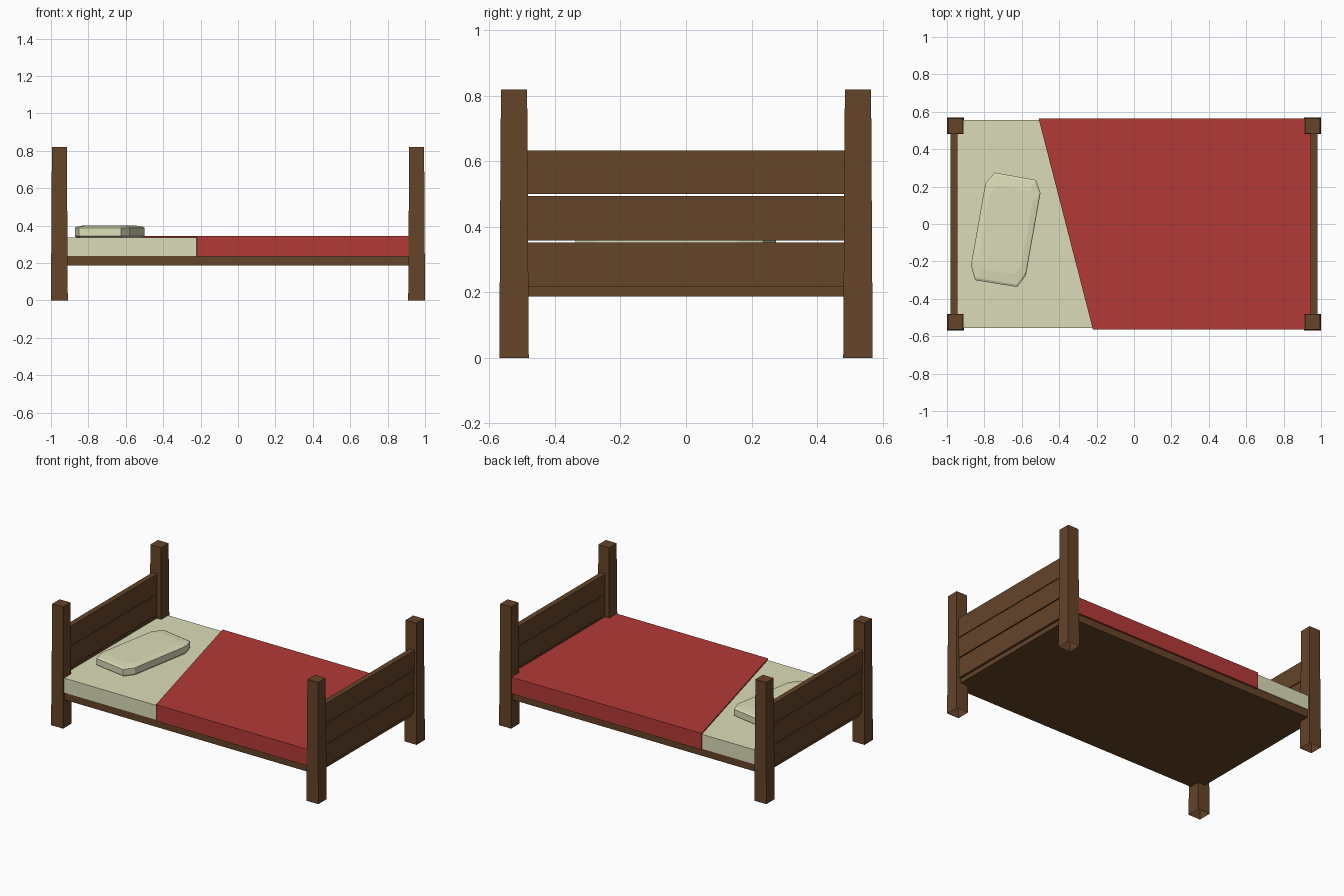
import bpy, bmesh
from mathutils import Vector

if "Cube" in bpy.data.objects:
    bpy.data.objects.remove(bpy.data.objects["Cube"])


def material(name, rgb):
    m = bpy.data.materials.new(name)
    m.diffuse_color = (*rgb, 1)
    m.use_nodes = True
    m.node_tree.nodes["Principled BSDF"].inputs["Base Color"].default_value = m.diffuse_color
    return m


wood = material("wood", (0.13, 0.058, 0.022))
cream = material("cream_cloth", (0.71, 0.72, 0.48))
red = material("red_cloth", (0.45, 0.042, 0.037))


def loft(name, rings, mat, open_bottom=False):
    """Join equal-length rings of points, bottom to top, with flat caps."""
    bm = bmesh.new()
    rows = [[bm.verts.new(p) for p in ring] for ring in rings]
    n = len(rows[0])
    for a, b in zip(rows, rows[1:]):
        for i in range(n):
            j = (i + 1) % n
            bm.faces.new((a[i], a[j], b[j], b[i]))
    bm.faces.new(rows[-1])
    if not open_bottom:
        bm.faces.new(rows[0][::-1])
    me = bpy.data.meshes.new(name)
    bm.to_mesh(me)
    bm.free()
    ob = bpy.data.objects.new(name, me)
    me.materials.append(mat)
    bpy.context.collection.objects.link(ob)
    return ob


def rect(cx, cy, hx, hy, z):
    return [(cx + sx * hx, cy + sy * hy, z)
            for sx, sy in ((-1, -1), (1, -1), (1, 1), (-1, 1))]


def box(name, cx, cy, hx, hy, z0, z1, mat):
    return loft(name, [rect(cx, cy, hx, hy, z) for z in (z0, z1)], mat)


for sx, end in ((-1, "head"), (1, "foot")):
    # Slightly tapered corner posts, open underneath
    for sy, side in ((-1, "front"), (1, "back")):
        cx, cy = sx * 0.955, sy * 0.525
        loft(f"{end}_{side}_post",
             [rect(cx, cy, 0.045, 0.045, 0), rect(cx, cy, 0.04, 0.04, 0.82)],
             wood, open_bottom=True)
    # Three planks per end with narrow gaps
    for i, (z0, z1) in enumerate(((0.217, 0.352), (0.359, 0.495), (0.50, 0.634))):
        box(f"{end}board_plank_{i + 1}", sx * 0.963, 0, 0.018, 0.495, z0, z1, wood)

# Base and mattress
box("bed_base", 0, 0, 0.965, 0.55, 0.187, 0.24, wood)
box("mattress", 0, 0, 0.945, 0.556, 0.238, 0.336, cream)

# Blanket with a slanted upper edge
outline = [(-0.22, -0.563), (0.948, -0.563), (0.948, 0.563), (-0.51, 0.563)]
loft("blanket", [[(x, y, z) for x, y in outline] for z in (0.234, 0.345)], red)

# Pillow: clipped-corner outline with a softly raised top
pillow = [Vector(p) for p in ((-0.85, -0.30), (-0.625, -0.337), (-0.578, -0.275),
                              (-0.50, 0.165), (-0.523, 0.235), (-0.745, 0.275),
                              (-0.795, 0.215), (-0.872, -0.22))]
mid = sum(pillow, Vector((0, 0))) / len(pillow)
loft("pillow",
     [[(*(mid + (p - mid) * s), z) for p in pillow]
      for s, z in ((0.96, 0.337), (1, 0.345), (1, 0.388), (0.96, 0.394), (0.78, 0.40))],
     cream)
